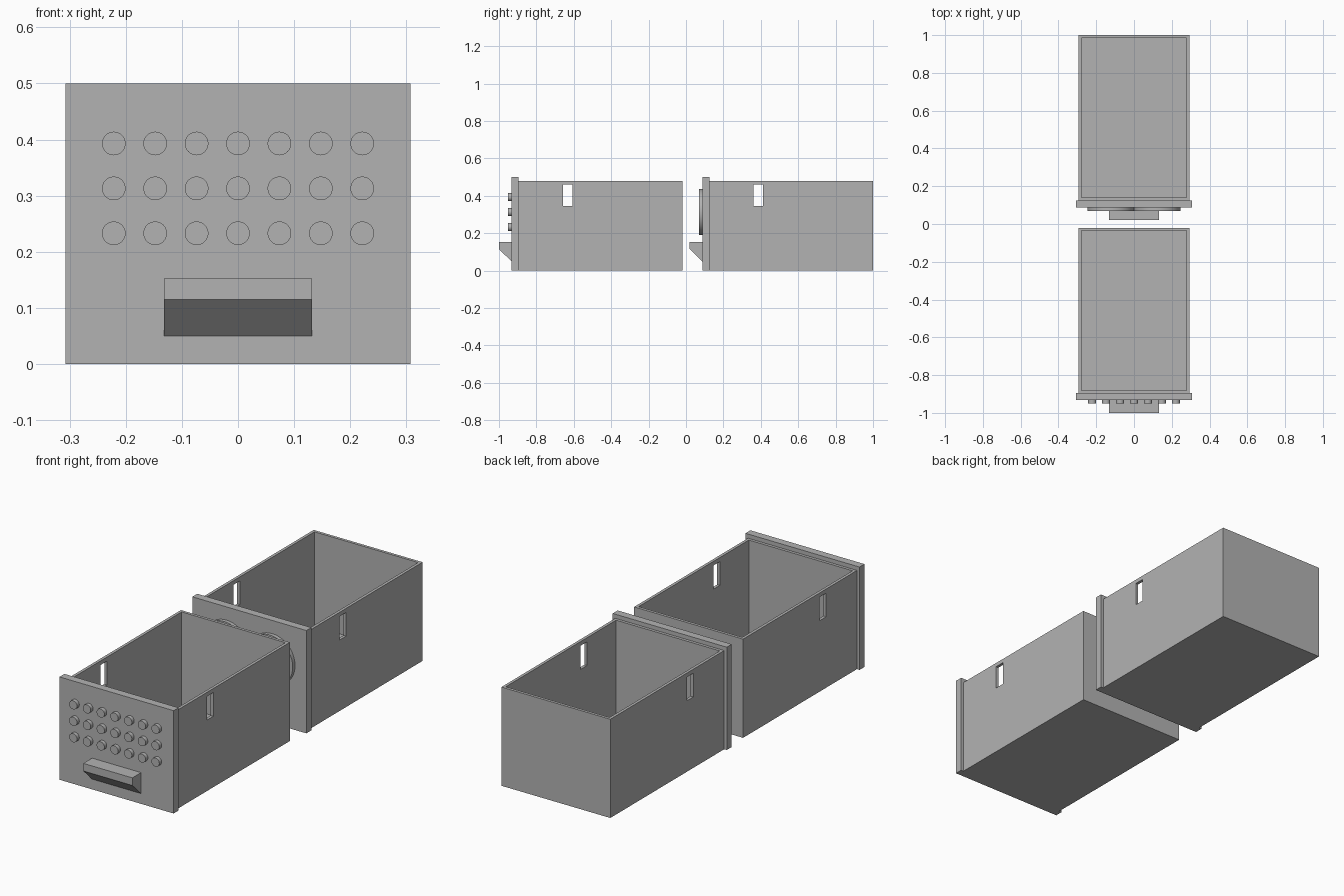
import bpy
import bmesh
from math import radians
from mathutils import Matrix, Vector

if "Cube" in bpy.data.objects:
    bpy.data.objects.remove(bpy.data.objects["Cube"], do_unlink=True)

GREY = (0.45, 0.45, 0.45, 1)
plastic = bpy.data.materials.new("grey plastic")
plastic.use_nodes = True
plastic.diffuse_color = GREY
plastic.node_tree.nodes["Principled BSDF"].inputs["Base Color"].default_value = GREY

HALF_WIDTH, DEPTH, HEIGHT, WALL = 0.293, 0.875, 0.48, 0.02
PLATE = 0.038  # front plate thickness


def finish(name, bm):
    bmesh.ops.recalc_face_normals(bm, faces=bm.faces)
    mesh = bpy.data.meshes.new(name)
    bm.to_mesh(mesh)
    bm.free()
    mesh.materials.append(plastic)
    obj = bpy.data.objects.new(name, mesh)
    bpy.context.collection.objects.link(obj)
    return obj


def box_mesh(lo, hi):
    bm = bmesh.new()
    lo, hi = Vector(lo), Vector(hi)
    size = Matrix.Diagonal((*(hi - lo), 1))
    bmesh.ops.create_cube(bm, size=1, matrix=Matrix.Translation((lo + hi) / 2) @ size)
    return bm


def tray(name, y):
    # Open box: inset the top and push it down to the floor
    bm = box_mesh((-HALF_WIDTH, y, 0), (HALF_WIDTH, y + DEPTH, HEIGHT))
    top = max(bm.faces, key=lambda f: f.calc_center_median().z)
    bmesh.ops.inset_region(bm, faces=[top], thickness=WALL)
    inner = bmesh.ops.extrude_discrete_faces(bm, faces=[top])["faces"][0]
    bmesh.ops.translate(bm, verts=inner.verts, vec=(0, 0, WALL - HEIGHT))
    obj = finish(name, bm)
    # Slot through both side walls
    cutter = finish("slot_cutter", box_mesh((-0.5, y + 0.237, 0.345), (0.5, y + 0.287, 0.46)))
    cutter.hide_render = True
    cut = obj.modifiers.new("slots", "BOOLEAN")
    cut.operation, cut.solver, cut.object = "DIFFERENCE", "EXACT", cutter
    bpy.context.view_layer.objects.active = obj
    bpy.ops.object.modifier_apply(modifier=cut.name)
    bpy.data.objects.remove(cutter, do_unlink=True)


def handle(name, y):
    # Wedge profile (offset from plate, height) pulled across the width
    profile = [(0, 0.152), (-0.067, 0.152), (-0.067, 0.115), (0, 0.05)]
    bm = bmesh.new()
    side = bm.faces.new([bm.verts.new((-0.132, y + dy, z)) for dy, z in profile])
    far = bmesh.ops.extrude_face_region(bm, geom=[side])["geom"]
    bmesh.ops.translate(bm, vec=(0.264, 0, 0),
                        verts=[v for v in far if isinstance(v, bmesh.types.BMVert)])
    finish(name, bm)


def discs(name, y, radius, centres):
    # Raised round markers on the front plate
    bm = bmesh.new()
    for x, z in centres:
        place = Matrix.Translation((x, y - 0.009, z)) @ Matrix.Rotation(radians(90), 4, "X")
        bmesh.ops.create_cone(bm, cap_ends=True, segments=48, radius1=radius,
                              radius2=radius, depth=0.018, matrix=place)
    obj = finish(name, bm)
    bpy.ops.object.select_all(action="DESELECT")
    obj.select_set(True)
    bpy.context.view_layer.objects.active = obj
    bpy.ops.object.shade_smooth_by_angle(angle=radians(30))


small = [(0.0738 * i, 0.313 + 0.08 * j) for i in range(-3, 4) for j in (-1, 0, 1)]
large = [(-0.123, 0.313), (0.123, 0.313)]

for label, y, radius, centres in (("front", -0.933, 0.021, small),
                                  ("rear", 0.087, 0.123, large)):
    finish(label + "_drawer_plate", box_mesh((-0.307, y, 0), (0.307, y + PLATE, 0.5)))
    tray(label + "_drawer_tray", y + PLATE)
    handle(label + "_drawer_handle", y)
    discs(label + "_drawer_discs", y, radius, centres)
